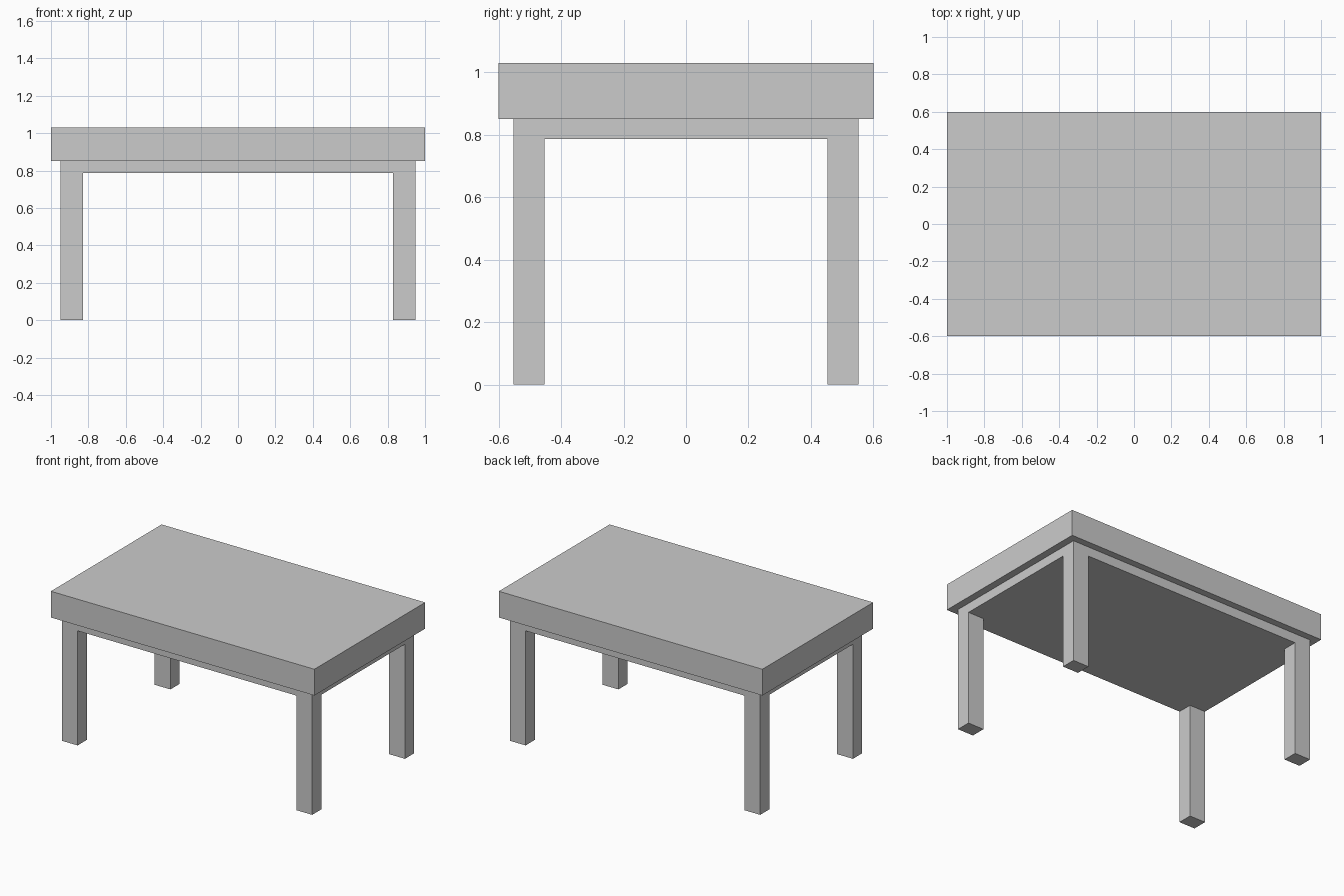
import bpy

if "Cube" in bpy.data.objects:
    bpy.data.objects.remove(bpy.data.objects["Cube"])


def box(name, x, y, z):
    """Axis-aligned box from (min, max) pairs."""
    bpy.ops.mesh.primitive_cube_add(
        size=1, location=[(a + b) / 2 for a, b in (x, y, z)])
    ob = bpy.context.object
    ob.name = name
    ob.scale = [b - a for a, b in (x, y, z)]
    bpy.ops.object.transform_apply(location=False, rotation=False, scale=True)
    return ob


# Thick tabletop
box("tabletop", (-1, 1), (-0.6, 0.6), (0.85, 1.03))

# Inset slab under the top, flush with the outer leg faces
box("apron", (-0.95, 0.95), (-0.553, 0.553), (0.786, 0.85))

# Four corner legs
for x_name, sx in (("left", -1), ("right", 1)):
    for y_name, sy in (("front", -1), ("back", 1)):
        box(f"{y_name}_{x_name}_leg",
            sorted((sx * 0.83, sx * 0.95)),
            sorted((sy * 0.453, sy * 0.553)),
            (0, 0.786))
